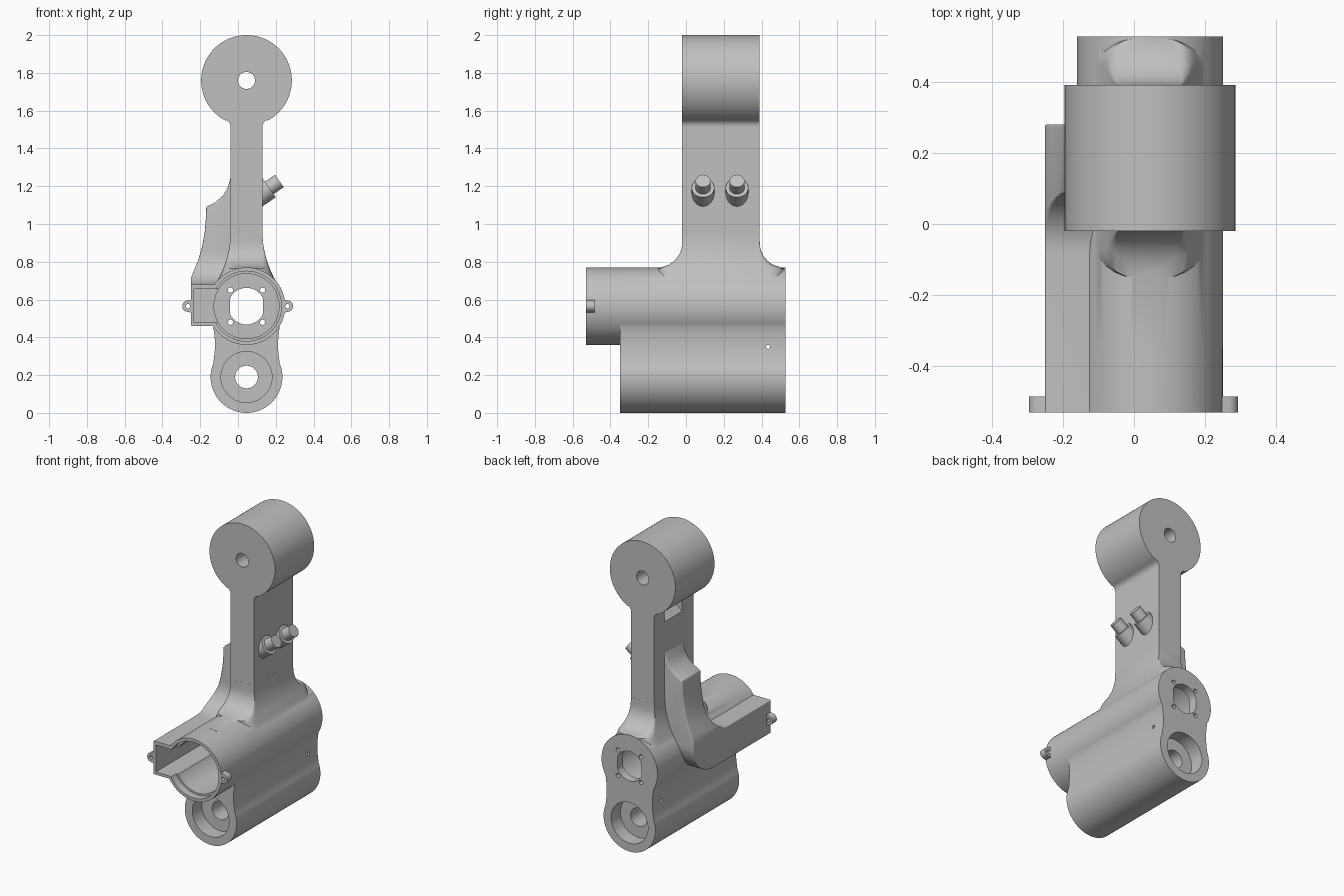
import bpy, bmesh, math
from mathutils import Matrix, Vector

if "Cube" in bpy.data.objects:
    bpy.data.objects.remove(bpy.data.objects["Cube"], do_unlink=True)

grey = bpy.data.materials.new("plain_grey")
grey.use_nodes = True
grey.diffuse_color = (0.53, 0.53, 0.53, 1)
grey.node_tree.nodes["Principled BSDF"].inputs["Base Color"].default_value = (0.53, 0.53, 0.53, 1)

CX, MZ, LZ, TZ = 0.045, 0.565, 0.19, 1.76   # centre line, motor, lower and top bore heights


def make(name, bm):
    bmesh.ops.recalc_face_normals(bm, faces=bm.faces)
    me = bpy.data.meshes.new(name)
    bm.to_mesh(me)
    bm.free()
    me.materials.append(grey)
    ob = bpy.data.objects.new(name, me)
    bpy.context.collection.objects.link(ob)
    return ob


def prism(name, pts, a, b, axis="y"):
    """Extrude a 2D outline: (x, z) along y, or (y, z) along x."""
    bm = bmesh.new()
    at = (lambda p, d: (p[0], d, p[1])) if axis == "y" else (lambda p, d: (d, p[0], p[1]))
    f = bm.faces.new([bm.verts.new(at(p, a)) for p in pts])
    r = bmesh.ops.extrude_face_region(bm, geom=[f])
    move = Vector((0, b - a, 0)) if axis == "y" else Vector((b - a, 0, 0))
    bmesh.ops.translate(bm, verts=[v for v in r["geom"] if isinstance(v, bmesh.types.BMVert)], vec=move)
    return make(name, bm)


def arc(cx, cz, r, a0, a1, n=24):
    return [(cx + r * math.cos(math.radians(a0 + (a1 - a0) * i / n)),
             cz + r * math.sin(math.radians(a0 + (a1 - a0) * i / n))) for i in range(n + 1)]


def disc(name, x, z, r, a, b, n=64, axis="y"):
    return prism(name, arc(x, z, r, 0, 360, n)[:-1], a, b, axis)


def mirrored(half):
    """Close a right-hand outline (offsets from the centre line) with its mirror image."""
    return [(CX + x, z) for x, z in half] + [(CX - x, z) for x, z in reversed(half) if x > 1e-4]


def apply(ob, mod):
    bpy.context.view_layer.objects.active = ob
    bpy.ops.object.modifier_apply(modifier=mod.name)


def boolean(ob, other, op):
    m = ob.modifiers.new("bool", "BOOLEAN")
    m.operation, m.object, m.solver = op, other, "EXACT"
    apply(ob, m)
    bpy.data.objects.remove(other, do_unlink=True)


# Main housing: lower lobe, waist and motor barrel
half = arc(0, LZ, 0.19, -90, 22) + [(0.171, 0.30), (0.167, 0.34), (0.167, 0.38), (0.171, 0.42)]
half += arc(0, MZ, 0.205, -31, 90, 30)
body = prism("housing", mirrored(half), -0.35, 0.527)
boolean(body, disc("barrel", CX, MZ, 0.2049, -0.53, 0.3, 96), "UNION")

# Arm with round head
half = [(0.085, 0.62), (0.085, 1.505)] + arc(0.125, 1.515, 0.04, 175, 115, 6)
half += arc(0, TZ, 0.24, -63, 90, 40)
boolean(body, prism("arm", mirrored(half), -0.02, 0.39), "UNION")

# Flared foot of the arm, lofted upward
bm = bmesh.new()
rings, N = [], 14
for i in range(N + 1):
    t = i / N
    z = 0.66 + 0.29 * t
    w = 0.0853 + 0.092 * (1 - t) ** 2
    s = max(0.0, min(1.0, (0.90 - z) / 0.13))
    d = 0.0003 + 0.13 * (1 - math.sqrt(max(0, 1 - s * s)))
    c = 0.0002 + 0.6 * d
    y0, y1 = -0.02 - d, 0.39 + d
    ring = []
    for sx, yy, sy, a0 in ((1, y0, 1, -90), (1, y1, -1, 0), (-1, y1, -1, 90), (-1, y0, 1, 180)):
        for k in range(6):
            a = math.radians(a0 + 18 * k)
            ring.append(bm.verts.new((CX + sx * (w - c) + c * math.cos(a), yy + sy * c + c * math.sin(a), z)))
    rings.append(ring)
for lo, hi in zip(rings, rings[1:]):
    for k in range(24):
        bm.faces.new((lo[k], lo[(k + 1) % 24], hi[(k + 1) % 24], hi[k]))
bm.faces.new(rings[0])
bm.faces.new(rings[-1])
boolean(body, make("arm_foot", bm), "UNION")

# Cable duct: side outline crossed with front outline, then rounded
side = [(-0.6, 0.46)] + arc(0.07, 0.67, 0.21, -90, 0, 14) + [(0.28, 1.3), (0.085, 1.3)]
side += arc(-0.085, 0.85, 0.17, 0, -90, 12) + [(-0.6, 0.68)]
duct = prism("cable_duct", side, -0.4, 0.03, "x")
front = [(0.02, 0.4), (-0.25, 0.4), (-0.25, 0.71), (-0.235, 0.75), (-0.21, 0.81), (-0.19, 0.88),
         (-0.176, 0.96), (-0.17, 1.03), (-0.168, 1.09), (-0.12, 1.115), (-0.08, 1.15), (-0.055, 1.19),
         (-0.04, 1.245), (0.02, 1.26)]
boolean(duct, prism("duct_outline", front, -0.7, 0.5), "INTERSECT")
bev = duct.modifiers.new("round", "BEVEL")
bev.width, bev.segments, bev.limit_method, bev.angle_limit = 0.028, 4, "ANGLE", math.radians(50)
apply(duct, bev)
boolean(duct, prism("trim", [(-1, 0), (1, 0), (1, 2), (-1, 2)], -0.9, -0.529), "DIFFERENCE")
boolean(body, duct, "UNION")

# Screw ears
for s, x in ((-1, -0.265), (1, 0.262)):
    pts = [(x - s * 0.06, MZ - 0.045), (x, MZ - 0.03)]
    pts += [(x + s * 0.03 * math.cos(a), MZ + 0.03 * math.sin(a))
            for a in [math.radians(-75 + 15 * k) for k in range(11)]]
    pts += [(x, MZ + 0.03), (x - s * 0.06, MZ + 0.045)]
    boolean(body, prism("ear", pts, -0.5295, -0.485), "UNION")
    boolean(body, disc("ear_hole", x, MZ, 0.012, -0.6, -0.45, 20), "DIFFERENCE")

# Motor bore, stepped, with the duct opening into it
boolean(body, disc("mouth", CX, MZ, 0.185, -0.6, -0.48, 96), "DIFFERENCE")
boolean(body, disc("bore", CX, MZ, 0.172, -0.5, 0.47, 96), "DIFFERENCE")
boolean(body, prism("duct_channel", [(-0.232, 0.478), (0, 0.478), (0, 0.657), (-0.232, 0.657)],
                    -0.6, 0.05), "DIFFERENCE")

# Shaft opening with flat sides, and four screw holes
opening = [(max(CX - 0.087, min(CX + 0.087, x)), z) for x, z in
           arc(CX, MZ, 0.097, -24, 24, 1) + arc(CX, MZ, 0.097, 30, 150, 16)
           + arc(CX, MZ, 0.097, 156, 204, 1) + arc(CX, MZ, 0.097, 210, 330, 16)]
boolean(body, prism("shaft_opening", opening, 0.4, 0.6), "DIFFERENCE")
for sx in (-1, 1):
    for sz in (-1, 1):
        boolean(body, disc("screw", CX + sx * 0.085, MZ + sz * 0.085, 0.014, 0.4, 0.6, 20), "DIFFERENCE")

# Lower bearing seats, through holes and cross pin hole
for r, z, a, b in ((0.135, LZ, -0.4, -0.25), (0.135, LZ, 0.43, 0.6),
                   (0.06, LZ, -0.4, 0.6), (0.045, TZ, -0.1, 0.5)):
    boolean(body, disc("hole", CX, z, r, a, b, 48), "DIFFERENCE")
boolean(body, disc("pin_hole", 0.435, 0.35, 0.011, -0.4, 0.4, 20, "x"), "DIFFERENCE")

# Sloped cable outlet below the head
boolean(body, prism("outlet", [(-0.06, 1.45), (-0.04, 1.45), (0.04, 1.53), (-0.06, 1.53)], 0.10, 0.28), "DIFFERENCE")


def nozzle(name, y):
    """Stepped spout leaning up and out of the arm."""
    bm = bmesh.new()
    axis = Vector((0.82, 0, 0.57)).normalized()
    tip = Vector((0.219, y, 1.228))
    rot = axis.to_track_quat("Z", "Y").to_matrix().to_4x4()
    for r, t0, t1 in ((0.04, 0.0, 0.1), (0.06, 0.065, 0.17)):
        bmesh.ops.create_cone(bm, cap_ends=True, segments=32, radius1=r, radius2=r, depth=t1 - t0,
                              matrix=Matrix.Translation(tip - axis * (t0 + t1) / 2) @ rot)
    return make(name, bm)


parts = [body, nozzle("front_nozzle", 0.09), nozzle("rear_nozzle", 0.27)]
for ob in parts:
    bpy.ops.object.select_all(action="DESELECT")
    ob.select_set(True)
    bpy.context.view_layer.objects.active = ob
    bpy.ops.object.shade_smooth_by_angle(angle=math.radians(30))
